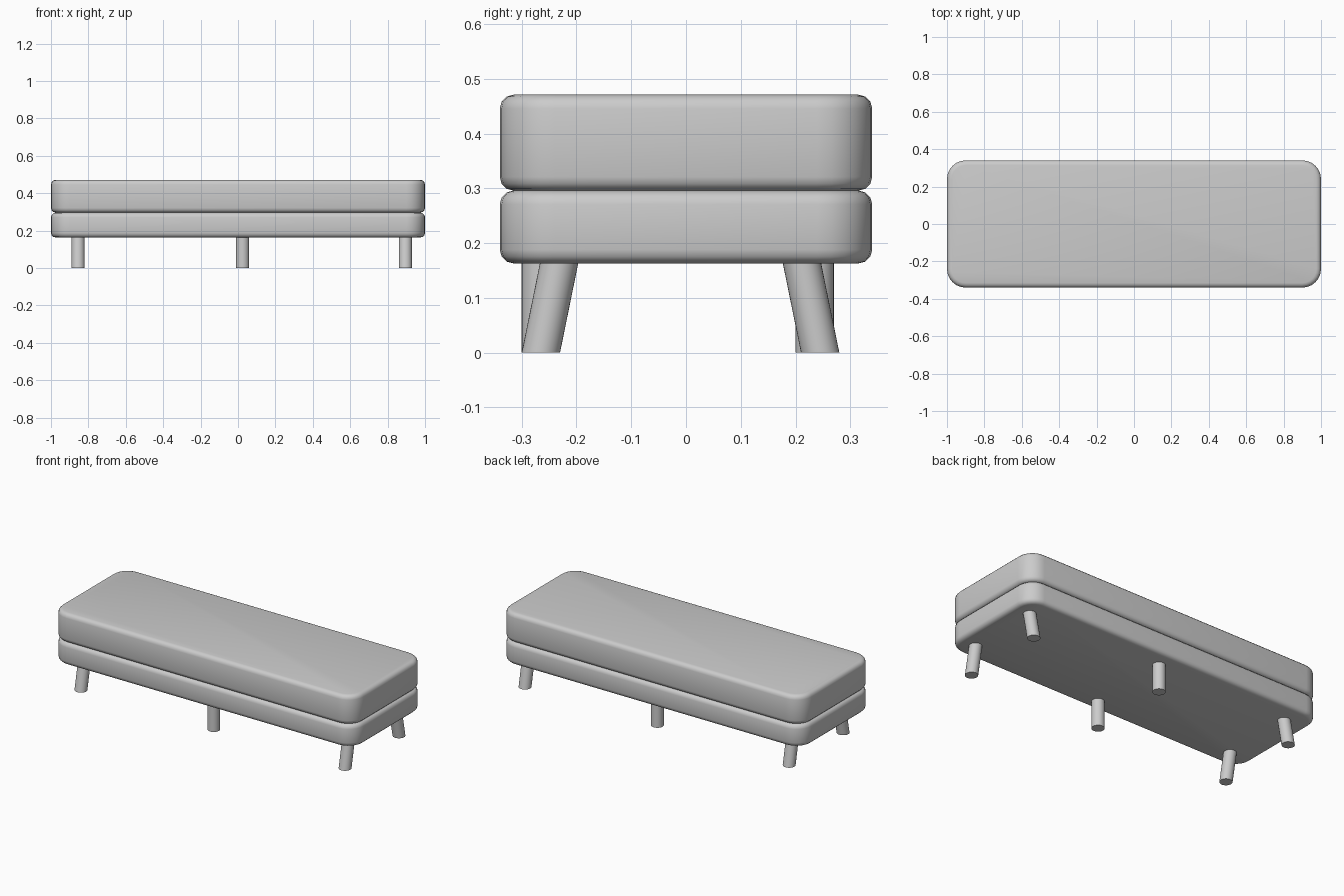
import bpy, bmesh

if "Cube" in bpy.data.objects:
    bpy.data.objects.remove(bpy.data.objects["Cube"])

def finish(name, bm, angle=0.8):
    mesh = bpy.data.meshes.new(name)
    bm.to_mesh(mesh)
    bm.free()
    ob = bpy.data.objects.new(name, mesh)
    bpy.context.collection.objects.link(ob)
    bpy.ops.object.select_all(action='DESELECT')
    ob.select_set(True)
    bpy.context.view_layer.objects.active = ob
    bpy.ops.object.shade_smooth_by_angle(angle=angle)
    return ob

def rounded_slab(name, z0, z1, corner=0.1, edge=0.025):
    bm = bmesh.new()
    bmesh.ops.create_cube(bm, size=1)
    for v in bm.verts:
        v.co = (v.co.x * 2, v.co.y * 0.68, z1 if v.co.z > 0 else z0)
    # round the plan corners, then soften the top and bottom rims
    upright = [e for e in bm.edges if abs(e.verts[0].co.z - e.verts[1].co.z) > 0.01]
    bmesh.ops.bevel(bm, geom=upright, offset=corner, offset_type='OFFSET',
                    segments=6, profile=0.5, affect='EDGES')
    rims = [e for e in bm.edges if abs(e.verts[0].co.z - e.verts[1].co.z) < 0.001]
    bmesh.ops.bevel(bm, geom=rims, offset=edge, offset_type='OFFSET',
                    segments=3, profile=0.5, affect='EDGES')
    return finish(name, bm)

def leg(name, x, y_foot, y_top, z_top=0.172, radius=0.035):
    # cylinder sheared in y so the foot stays flat
    bm = bmesh.new()
    bmesh.ops.create_cone(bm, cap_ends=True, segments=32, radius1=radius,
                          radius2=radius, depth=1)
    for v in bm.verts:
        top = v.co.z > 0
        v.co.x += x
        v.co.y += y_top if top else y_foot
        v.co.z = z_top if top else 0
    return finish(name, bm)

# upholstered base and seat cushion
rounded_slab("base", 0.163, 0.296)
rounded_slab("seat_cushion", 0.296, 0.471)

# legs: splayed at the ends, upright in the middle
for label, x, lean in (("left", -0.855, 0.035), ("middle", 0.025, 0), ("right", 0.895, 0.035)):
    leg("front_leg_" + label, x, -0.265, -0.265 + lean)
    back_foot = 0.245 if lean else 0.235
    leg("back_leg_" + label, x, back_foot, back_foot - lean)
